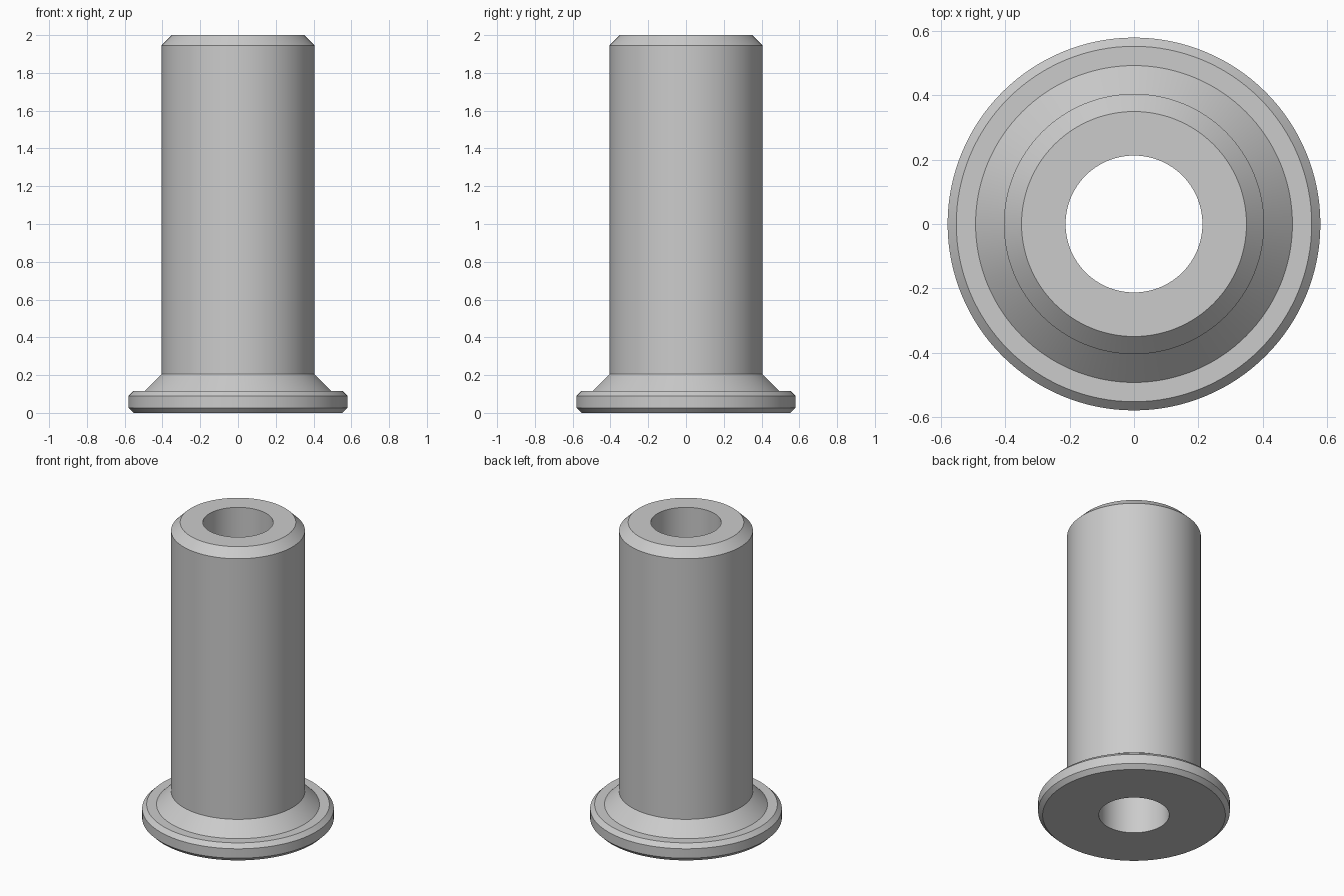
import bpy
import bmesh
import math

SEGMENTS = 128

cube = bpy.data.objects.get("Cube")
if cube:
    bpy.data.objects.remove(cube, do_unlink=True)

# Plain grey metal
metal = bpy.data.materials.new("light_grey_metal")
metal.use_nodes = True
grey = (0.6, 0.6, 0.6, 1.0)
metal.diffuse_color = grey
metal.node_tree.nodes["Principled BSDF"].inputs["Base Color"].default_value = grey

# Closed cross-section as (radius, height): bore, rim, barrel, fillet cone, flange
BORE, BARREL, FLANGE = 0.213, 0.405, 0.58
profile = [
    (BORE, 0), (FLANGE - 0.027, 0), (FLANGE, 0.027),
    (FLANGE, 0.09), (FLANGE - 0.027, 0.117), (0.493, 0.117),
    (BARREL, 0.205), (BARREL, 1.945), (0.35, 2), (BORE, 2),
]


def lathe(name, points, material):
    """Revolve a closed profile around the z axis."""
    bm = bmesh.new()
    rings = []
    for i in range(SEGMENTS):
        a = math.tau * i / SEGMENTS
        rings.append([bm.verts.new((r * math.cos(a), r * math.sin(a), z))
                      for r, z in points])
    for i, ring in enumerate(rings):
        following = rings[(i + 1) % SEGMENTS]
        for j in range(len(points)):
            k = (j + 1) % len(points)
            bm.faces.new((ring[j], following[j], following[k], ring[k]))
    bmesh.ops.recalc_face_normals(bm, faces=bm.faces)
    mesh = bpy.data.meshes.new(name)
    bm.to_mesh(mesh)
    bm.free()
    mesh.materials.append(material)
    obj = bpy.data.objects.new(name, mesh)
    bpy.context.collection.objects.link(obj)
    return obj


# Flanged sleeve with a through bore
sleeve = lathe("flanged_sleeve", profile, metal)
bpy.ops.object.select_all(action="DESELECT")
sleeve.select_set(True)
bpy.context.view_layer.objects.active = sleeve
bpy.ops.object.shade_smooth_by_angle(angle=math.radians(30))
